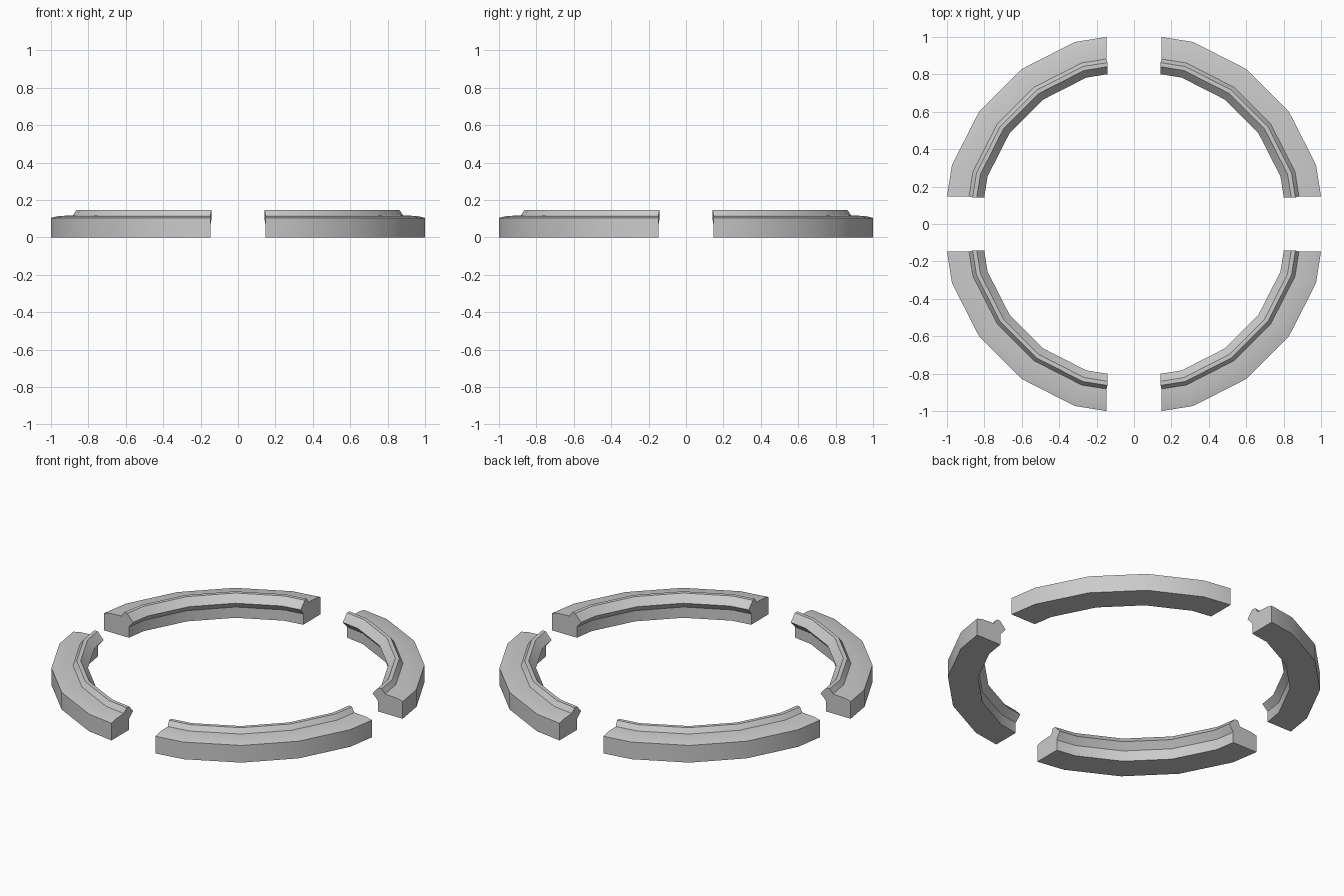
import bpy, bmesh, math

if "Cube" in bpy.data.objects:
    bpy.data.objects.remove(bpy.data.objects["Cube"])

# Cross-section: (distance from axis at the cut end, height, end offset)
PROFILE = [
    (1.000, 0.000, 0.147),
    (1.000, 0.104, 0.147),
    (0.960, 0.114, 0.147),
    (0.882, 0.118, 0.147),
    (0.862, 0.147, 0.142),
    (0.840, 0.147, 0.141),
    (0.800, 0.104, 0.141),
    (0.834, 0.065, 0.147),
    (0.834, 0.000, 0.147),
]
STEP = math.radians(18)          # 20-sided ring
T = math.tan(STEP / 2)


def path_points(d, end):
    """Quarter-ring path for one profile point, trimmed square at both ends."""
    r = d + 0.147 * T
    pts = [(r - end * T, end)]
    pts += [(r * math.cos(k * STEP), r * math.sin(k * STEP)) for k in range(1, 5)]
    pts.append((end, r - end * T))
    return pts


def ring_segment(name, turn):
    bm = bmesh.new()
    c, s = math.cos(turn), math.sin(turn)
    rows = [[bm.verts.new((x * c - y * s, x * s + y * c, z))
             for x, y in path_points(d, e)] for d, z, e in PROFILE]
    n = len(rows)
    for i in range(n):
        a, b = rows[i], rows[(i + 1) % n]
        for j in range(5):
            bm.faces.new((a[j], a[j + 1], b[j + 1], b[j]))
    # End caps
    bm.faces.new([row[0] for row in rows])
    bm.faces.new([row[-1] for row in reversed(rows)])
    bmesh.ops.recalc_face_normals(bm, faces=bm.faces)
    mesh = bpy.data.meshes.new(name)
    bm.to_mesh(mesh)
    bm.free()
    ob = bpy.data.objects.new(name, mesh)
    bpy.context.collection.objects.link(ob)
    bpy.ops.object.select_all(action='DESELECT')
    ob.select_set(True)
    bpy.context.view_layer.objects.active = ob
    bpy.ops.object.shade_smooth_by_angle(angle=math.radians(25))


# Four identical arcs around the centre
for i, side in enumerate(("back_right", "back_left", "front_left", "front_right")):
    ring_segment("ring_segment_" + side, i * math.pi / 2)
